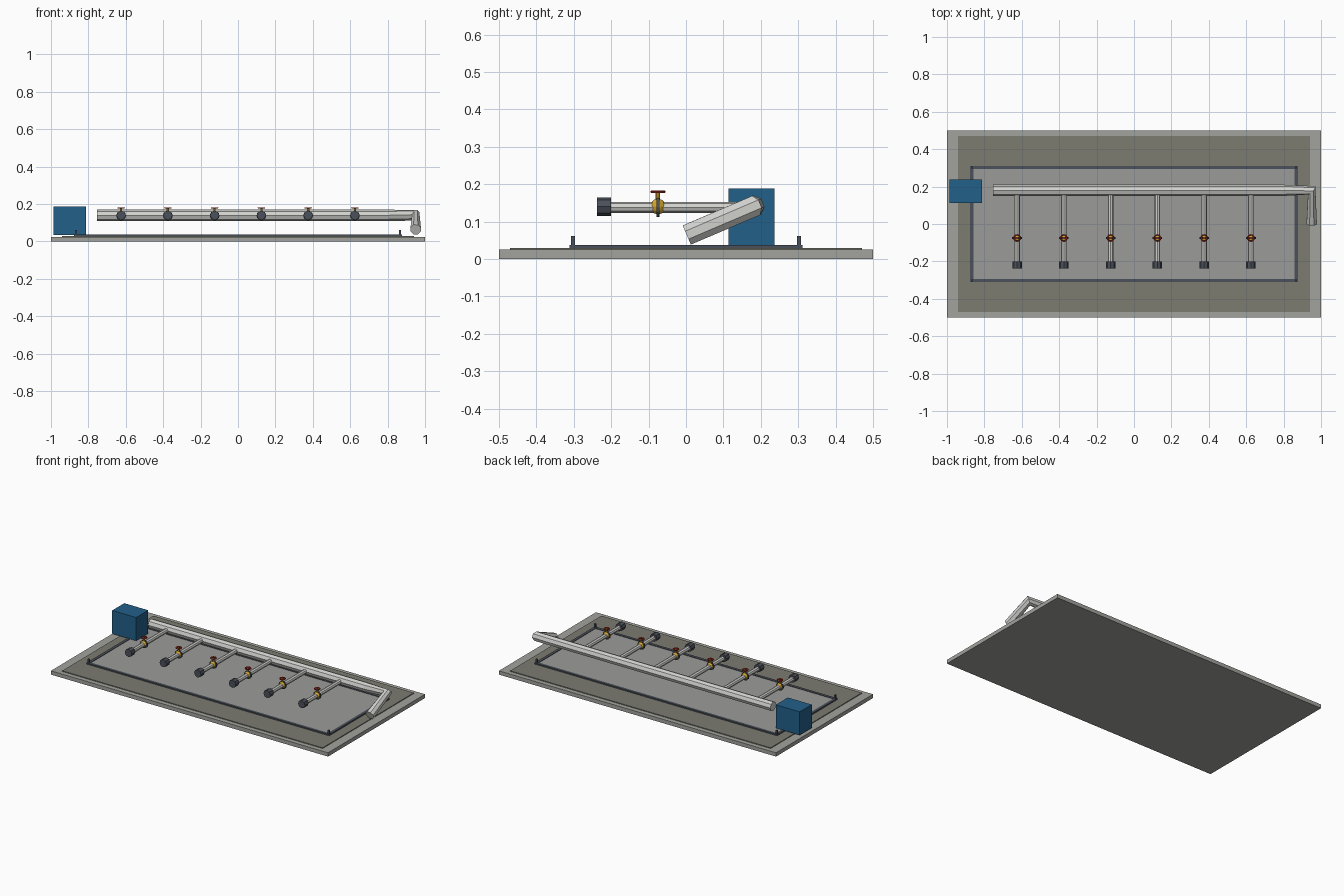
import bpy
from math import pi

cube = bpy.data.objects.get("Cube")
if cube:
    bpy.data.objects.remove(cube, do_unlink=True)


def material(name, rgb):
    m = bpy.data.materials.new(name)
    m.use_nodes = True
    m.diffuse_color = (*rgb, 1)
    m.node_tree.nodes["Principled BSDF"].inputs["Base Color"].default_value = (*rgb, 1)
    return m


concrete = material("concrete", (0.36, 0.36, 0.34))
gravel = material("gravel", (0.20, 0.20, 0.165))
floor = material("floor_concrete", (0.33, 0.33, 0.32))
dark = material("dark_steel", (0.07, 0.08, 0.10))
steel = material("pale_steel", (0.64, 0.64, 0.62))
blue = material("blue_paint", (0.016, 0.115, 0.25))
brass = material("yellow_brass", (0.70, 0.40, 0.03))
red = material("red_paint", (0.42, 0.025, 0.015))


def finish(name, mat):
    ob = bpy.context.object
    ob.name = name
    ob.data.materials.append(mat)
    return ob


def box(name, mat, x, y, z):
    """Box from its low and high limits on each axis."""
    lims = (x, y, z)
    bpy.ops.mesh.primitive_cube_add(size=1, location=[(a + b) / 2 for a, b in lims])
    ob = finish(name, mat)
    ob.scale = [b - a for a, b in lims]
    return ob


def rod(name, mat, centre, radius, length, axis="y", sides=8):
    turn = (pi / 2, 0, 0) if axis == "y" else (0, 0, 0)
    bpy.ops.mesh.primitive_cylinder_add(vertices=sides, radius=radius, depth=length,
                                        location=centre, rotation=turn)
    ob = finish(name, mat)
    return ob


# Ground layers
box("base_slab", concrete, (-1, 1), (-0.5, 0.5), (0, 0.025))
box("gravel_bed", gravel, (-0.94, 0.94), (-0.47, 0.47), (0.02, 0.03))
box("inner_floor", floor, (-0.87, 0.87), (-0.3, 0.3), (0.02, 0.035))

# Frame around the inner floor, with corner posts
rx, ry, w = 0.867, 0.302, 0.009
for s in (-1, 1):
    box("frame_long", dark, (-rx - w, rx + w), (s * ry - w, s * ry + w), (0.001, 0.038))
    box("frame_short", dark, (s * rx - w, s * rx + w), (-ry + w, ry - w), (0.001, 0.038))
    for t in (-1, 1):
        box("corner_post", dark, (s * rx - 0.005, s * rx + 0.005),
            (t * ry - 0.005, t * ry + 0.005), (0.03, 0.062))

# Control cabinet
box("cabinet", blue, (-0.987, -0.814), (0.113, 0.237), (0.036, 0.188))

# Main pipe with its mitred outlet
curve = bpy.data.curves.new("main_pipe", "CURVE")
curve.dimensions = "3D"
curve.bevel_depth = 0.03
curve.bevel_resolution = 2
curve.use_fill_caps = True
path = [(-0.755, 0.18, 0.14), (0.8, 0.18, 0.14), (0.95, 0.18, 0.14), (0.95, 0.002, 0.064)]
spline = curve.splines.new("POLY")
spline.points.add(len(path) - 1)
for p, co in zip(spline.points, path):
    p.co = (*co, 1)
spline.use_smooth = False
curve.materials.append(steel)
bpy.context.collection.objects.link(bpy.data.objects.new("main_pipe", curve))

# Six branches, each with a valve and an end cap
valve_y, axis_z = -0.075, 0.138
for i in range(6):
    x = -0.625 + 0.25 * i
    rod("branch_pipe", steel, (x, -0.02, axis_z), 0.0145, 0.38)
    rod("end_cap", dark, (x, -0.219, 0.14), 0.025, 0.038)
    bpy.ops.mesh.primitive_uv_sphere_add(segments=10, ring_count=6, radius=0.021,
                                         location=(x, valve_y, 0.14))
    finish("valve_body", brass)
    rod("valve_flange", dark, (x, valve_y, axis_z), 0.026, 0.009, sides=12)
    rod("valve_stem", brass, (x, valve_y, 0.168), 0.006, 0.028, axis="z")
    bpy.ops.mesh.primitive_torus_add(major_segments=12, minor_segments=6, major_radius=0.017,
                                     minor_radius=0.0035, location=(x, valve_y, 0.18))
    finish("handwheel", red)
    box("handwheel_spoke", red, (x - 0.017, x + 0.017),
        (valve_y - 0.003, valve_y + 0.003), (0.178, 0.183))
